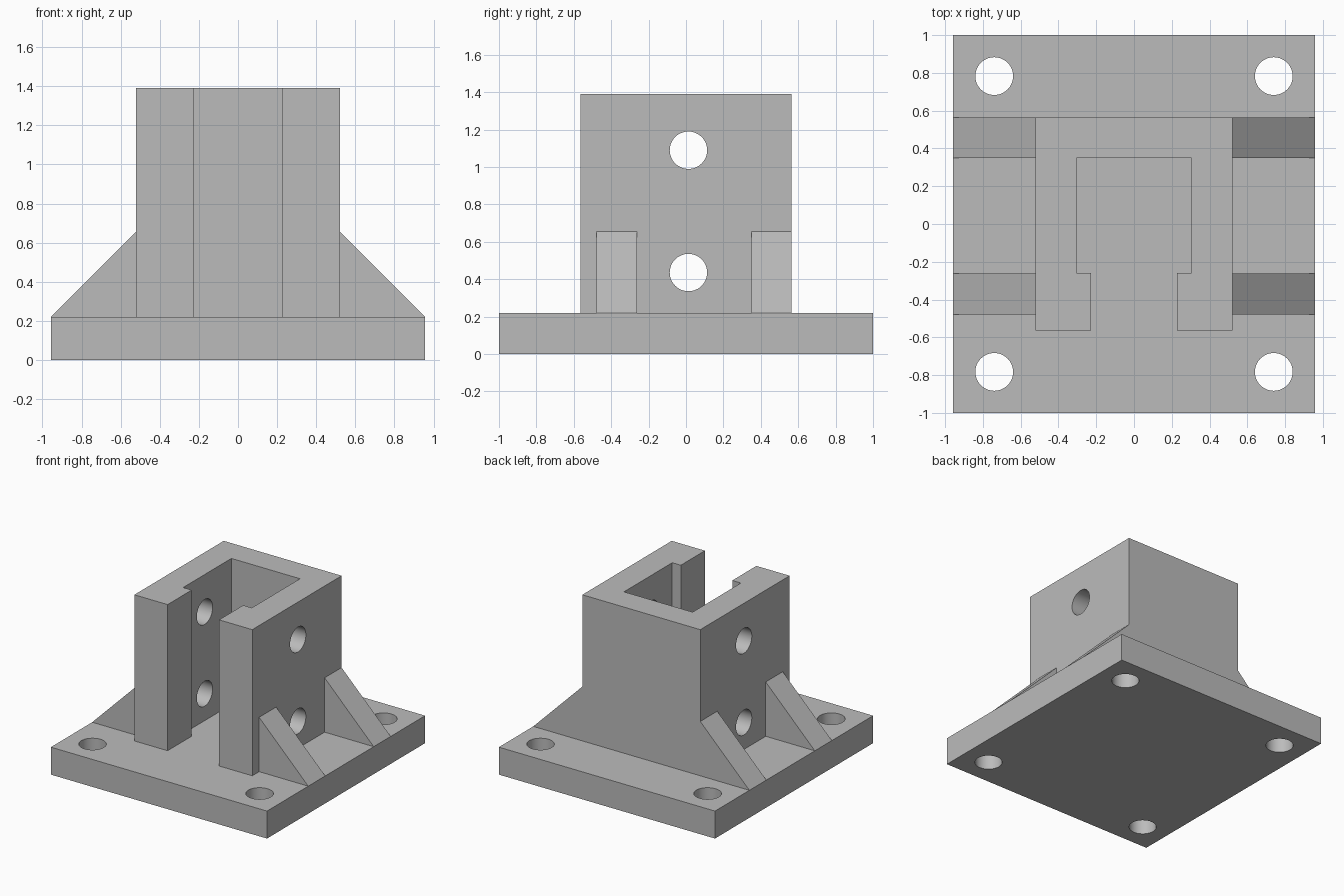
import bpy
import bmesh
from math import pi
from mathutils import Matrix, Vector

if "Cube" in bpy.data.objects:
    bpy.data.objects.remove(bpy.data.objects["Cube"], do_unlink=True)

BASE_X, BASE_Y, BASE_TOP = 0.957, 1.0, 0.22
WALL_X, WALL_Y, TOP = 0.522, 0.565, 1.39
HOLE_R = 0.1

# Single grey material
grey = bpy.data.materials.new("plain grey")
grey.use_nodes = True
colour = (0.5, 0.5, 0.5, 1)
grey.diffuse_color = colour
grey.node_tree.nodes["Principled BSDF"].inputs["Base Color"].default_value = colour


def add_object(name, bm):
    bmesh.ops.recalc_face_normals(bm, faces=bm.faces)
    mesh = bpy.data.meshes.new(name)
    bm.to_mesh(mesh)
    bm.free()
    mesh.materials.append(grey)
    obj = bpy.data.objects.new(name, mesh)
    bpy.context.collection.objects.link(obj)
    return obj


def prism(name, points, direction):
    """Extrude a closed outline along a direction."""
    bm = bmesh.new()
    face = bm.faces.new([bm.verts.new(p) for p in points])
    result = bmesh.ops.extrude_face_region(bm, geom=[face], use_keep_orig=True)
    verts = [v for v in result["geom"] if isinstance(v, bmesh.types.BMVert)]
    bmesh.ops.translate(bm, verts=verts, vec=Vector(direction))
    return add_object(name, bm)


def drill(target, centres, depth, rotation=Matrix()):
    """Cut round holes through a part, then discard the cutter."""
    bm = bmesh.new()
    for centre in centres:
        bmesh.ops.create_cone(bm, cap_ends=True, segments=48, radius1=HOLE_R,
                              radius2=HOLE_R, depth=depth,
                              matrix=Matrix.Translation(centre) @ rotation)
    cutter = add_object("hole_cutter", bm)
    cutter.hide_render = True
    mod = target.modifiers.new("holes", "BOOLEAN")
    mod.operation = "DIFFERENCE"
    mod.solver = "EXACT"
    mod.object = cutter
    bpy.ops.object.select_all(action="DESELECT")
    target.select_set(True)
    bpy.context.view_layer.objects.active = target
    bpy.ops.object.modifier_apply(modifier=mod.name)
    bpy.data.objects.remove(cutter, do_unlink=True)
    bpy.ops.object.shade_smooth_by_angle()


# Base plate with four mounting holes
corners = [(-BASE_X, -BASE_Y), (BASE_X, -BASE_Y), (BASE_X, BASE_Y), (-BASE_X, BASE_Y)]
base = prism("base_plate", [(x, y, 0) for x, y in corners], (0, 0, BASE_TOP))
drill(base, [(x, y, BASE_TOP / 2) for x in (-0.74, 0.74) for y in (-0.783, 0.783)], 1)

# Slotted socket: half outline mirrored across x
half = [(WALL_X, WALL_Y), (WALL_X, -WALL_Y), (0.228, -WALL_Y),
        (0.228, -0.26), (0.304, -0.26), (0.304, 0.35)]
outline = half + [(-x, y) for x, y in reversed(half)]
socket = prism("slotted_socket", [(x, y, BASE_TOP) for x, y in outline],
               (0, 0, TOP - BASE_TOP))
drill(socket, [(0, 0.013, z) for z in (0.436, 1.09)], 2, Matrix.Rotation(pi / 2, 4, "Y"))

# Triangular side gussets
for side, label in ((1, "left"), (-1, "right")):
    for y, place in ((0.35, "back"), (-0.478, "front")):
        triangle = [(side * WALL_X, y, BASE_TOP), (side * BASE_X, y, BASE_TOP),
                    (side * WALL_X, y, 0.655)]
        prism(f"{place}_{label}_gusset", triangle, (0, 0.215, 0))
